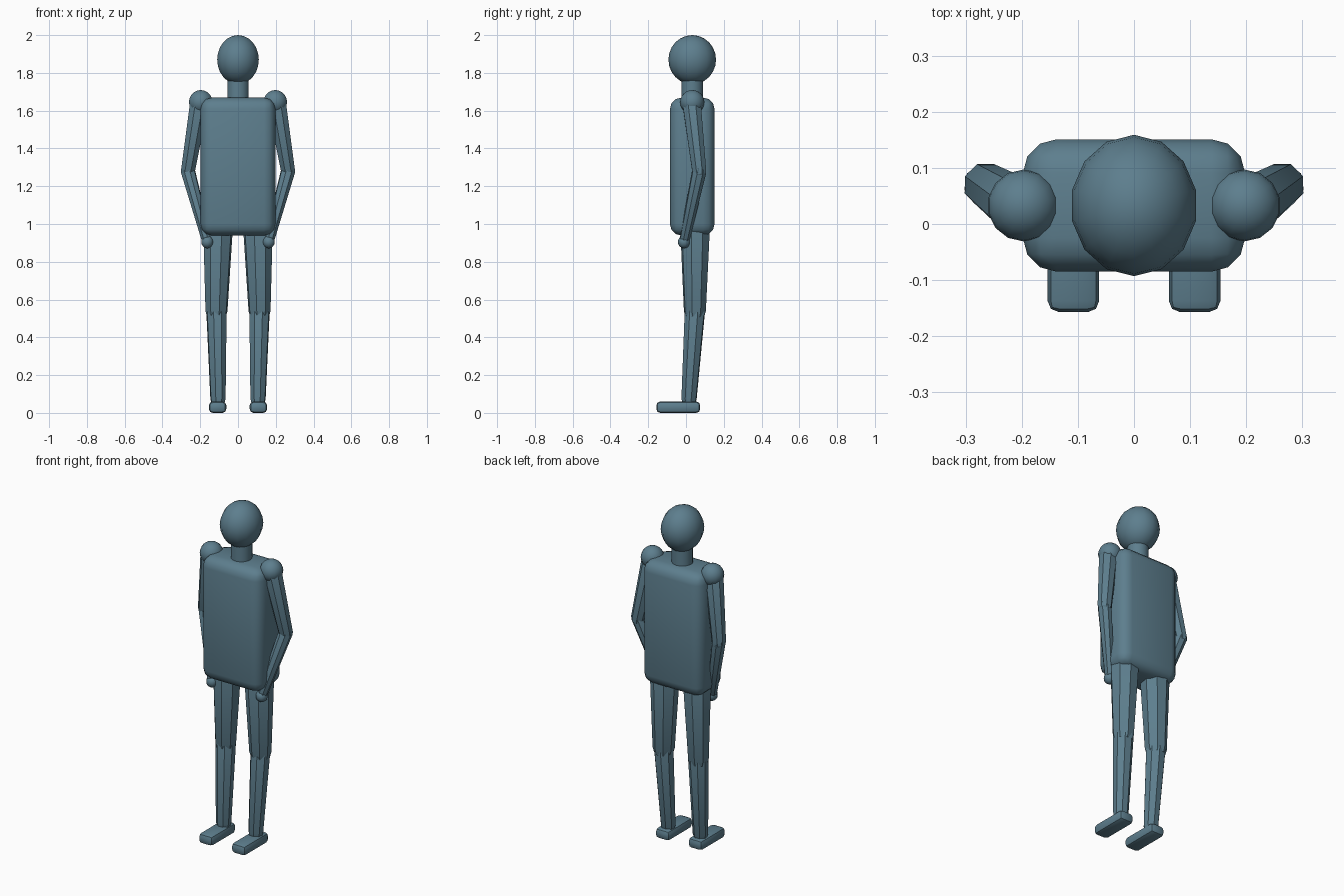
import bpy, bmesh
from math import sin, cos, pi, radians
from mathutils import Vector

cube = bpy.data.objects.get("Cube")
if cube:
    bpy.data.objects.remove(cube, do_unlink=True)

SLATE = (0.11, 0.21, 0.27, 1)
slate = bpy.data.materials.new("slate blue")
slate.use_nodes = True
slate.diffuse_color = SLATE
slate.node_tree.nodes["Principled BSDF"].inputs["Base Color"].default_value = SLATE


def finish(name, bm, angle):
    """Turn a bmesh into a named, shaded, coloured object."""
    bmesh.ops.recalc_face_normals(bm, faces=bm.faces)
    mesh = bpy.data.meshes.new(name)
    bm.to_mesh(mesh)
    bm.free()
    mesh.materials.append(slate)
    obj = bpy.data.objects.new(name, mesh)
    bpy.context.collection.objects.link(obj)
    bpy.ops.object.select_all(action="DESELECT")
    obj.select_set(True)
    bpy.context.view_layer.objects.active = obj
    bpy.ops.object.shade_smooth_by_angle(angle=radians(angle))
    return obj


def lathe(name, profile, sides, origin=(0, 0, 0), axis=(0, 0, 1), scale=(1, 1), angle=30):
    """Sweep (radius, height) rings around an axis and close both ends."""
    turn = Vector((0, 0, 1)).rotation_difference(Vector(axis))
    bm = bmesh.new()
    rings = []
    for r, h in profile:
        ring = []
        for i in range(sides):
            a = pi / 2 + 2 * pi * i / sides
            p = Vector((r * cos(a) * scale[0], r * sin(a) * scale[1], h))
            ring.append(bm.verts.new(Vector(origin) + turn @ p))
        rings.append(ring)
    for low, high in zip(rings, rings[1:]):
        for i in range(sides):
            j = (i + 1) % sides
            bm.faces.new((low[i], low[j], high[j], high[i]))
    bm.faces.new(rings[0])
    bm.faces.new(rings[-1])
    bmesh.ops.remove_doubles(bm, verts=bm.verts, dist=0.0005)
    return finish(name, bm, angle)


def ball(name, center, rx, ry, rz, sides=14, rings=12):
    steps = [pi * k / rings for k in range(rings + 1)]
    profile = [(max(sin(t), 0.001), -rz * cos(t)) for t in steps]
    return lathe(name, profile, sides, center, scale=(rx, ry), angle=40)


def limb(name, start, end, r0, r1):
    """Tapered eight-sided segment with domed ends."""
    axis = Vector(end) - Vector(start)
    n = axis.length
    dome = [0, pi / 6, pi / 3]
    profile = [(0.001, -r0)]
    profile += [(r0 * cos(t), -r0 * sin(t)) for t in reversed(dome)]
    profile += [(r1 * cos(t), n + r1 * sin(t)) for t in dome]
    profile.append((0.001, n + r1))
    return lathe(name, profile, 8, start, axis, angle=25)


def rounded_box(name, center, size, bevel, segments):
    bm = bmesh.new()
    bmesh.ops.create_cube(bm, size=1)
    for v in bm.verts:
        v.co = Vector(center) + Vector([c * s for c, s in zip(v.co, size)])
    bmesh.ops.bevel(bm, geom=bm.edges[:], offset=bevel, segments=segments,
                    profile=0.5, affect="EDGES")
    return finish(name, bm, 35)


# Head, neck and torso
ball("head", (0, 0.033, 1.87), 0.113, 0.126, 0.13)
lathe("neck", [(0.058, 1.63), (0.058, 1.78)], 14, (0, 0.033, 0))
rounded_box("torso", (0, 0.033, 1.304), (0.396, 0.236, 0.73), 0.06, 3)

# Arms and legs, one set per side
for side, s in (("left", 1), ("right", -1)):
    shoulder = (0.207 * s, 0.031, 1.63)
    elbow = (0.265 * s, 0.07, 1.28)
    wrist = (0.163 * s, -0.01, 0.905)
    hip = (0.106 * s, 0.048, 0.96)
    knee = (0.114 * s, 0.047, 0.54)
    ankle = (0.106 * s, 0.016, 0.075)

    ball(side + "_shoulder", (0.197 * s, 0.033, 1.645), 0.064, 0.064, 0.064)
    limb(side + "_upper_arm", shoulder, elbow, 0.052, 0.04)
    limb(side + "_forearm", elbow, wrist, 0.039, 0.027)
    ball(side + "_hand", wrist, 0.033, 0.033, 0.034, 10, 8)
    limb(side + "_thigh", hip, knee, 0.08, 0.06)
    limb(side + "_shin", knee, ankle, 0.056, 0.042)
    rounded_box(side + "_foot", (0.108 * s, -0.041, 0.03), (0.092, 0.232, 0.06), 0.02, 2)
